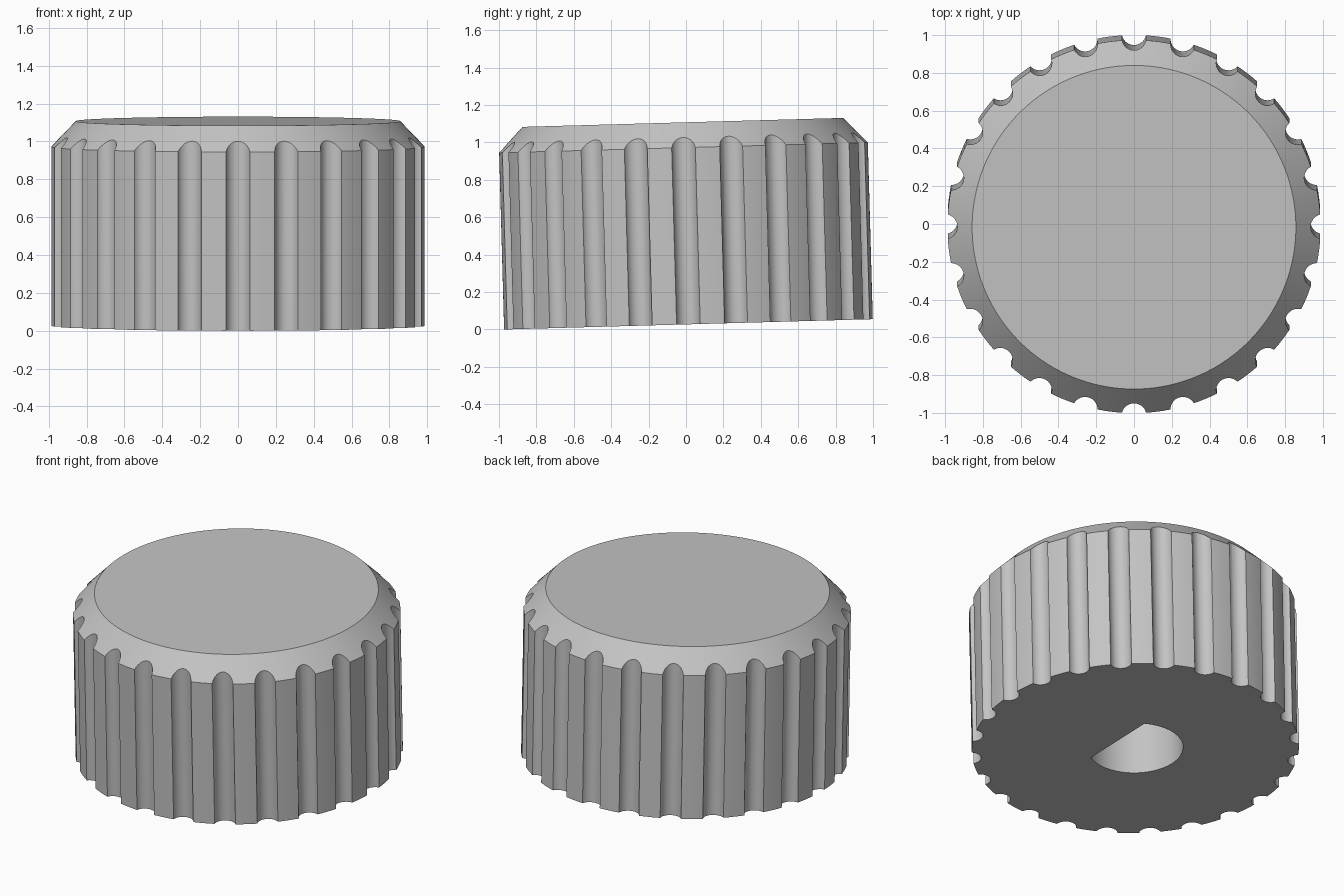
import bpy, bmesh, math
from mathutils import Matrix, Vector

old = bpy.data.objects.get("Cube")
if old:
    bpy.data.objects.remove(old)

RADIUS, EDGE_Z, TOP_Z, TOP_RADIUS = 0.988, 0.945, 1.08, 0.857
GROOVES, GROOVE_RADIUS, GROOVE_CENTRE = 24, 0.065, 1.0
BORE_RADIUS, BORE_FLAT_X, BORE_DEPTH = 0.288, 0.14, 0.65

grey = bpy.data.materials.new("light_grey")
grey.use_nodes = True
colour = (0.55, 0.55, 0.55, 1)
grey.diffuse_color = colour
grey.node_tree.nodes["Principled BSDF"].inputs["Base Color"].default_value = colour


def make_object(name, bm):
    bmesh.ops.recalc_face_normals(bm, faces=bm.faces)
    mesh = bpy.data.meshes.new(name)
    bm.to_mesh(mesh)
    bm.free()
    mesh.materials.append(grey)
    obj = bpy.data.objects.new(name, mesh)
    bpy.context.collection.objects.link(obj)
    return obj


def circle(radius, z, count):
    step = math.tau / count
    return [Vector((radius * math.cos(i * step), radius * math.sin(i * step), z))
            for i in range(count)]


def loft(bm, rings):
    """Join rings of points into a closed solid with flat ends."""
    rows = [[bm.verts.new(p) for p in ring] for ring in rings]
    n = len(rows[0])
    for low, high in zip(rows, rows[1:]):
        for i in range(n):
            j = (i + 1) % n
            bm.faces.new((low[i], low[j], high[j], high[i]))
    bm.faces.new(rows[0][::-1])
    bm.faces.new(rows[-1])


# Body with a sloped shoulder
bm = bmesh.new()
loft(bm, [circle(RADIUS, 0, 192), circle(RADIUS, EDGE_Z, 192),
          circle(TOP_RADIUS, TOP_Z, 192)])
knob = make_object("knob_body", bm)

# Ring of round grip grooves
bm = bmesh.new()
for i in range(GROOVES):
    turn = Matrix.Rotation(math.tau * i / GROOVES, 4, "Z")
    shift = turn @ Matrix.Translation((GROOVE_CENTRE, 0, 0))
    loft(bm, [[shift @ p for p in circle(GROOVE_RADIUS, z, 32)] for z in (-0.2, 1.3)])
grooves = make_object("groove_cutter", bm)

# D-shaped shaft bore, flat on the left
half = math.acos(BORE_FLAT_X / BORE_RADIUS)
angles = [half + (math.tau - 2 * half) * i / 48 for i in range(49)]
bm = bmesh.new()
loft(bm, [[Vector((BORE_RADIUS * math.cos(a), BORE_RADIUS * math.sin(a), z)) for a in angles]
          for z in (-0.2, BORE_DEPTH)])
bore = make_object("bore_cutter", bm)

# Cut the body, then drop the cutters
bpy.context.view_layer.objects.active = knob
for cutter in (grooves, bore):
    cutter.hide_render = True
    mod = knob.modifiers.new(cutter.name, "BOOLEAN")
    mod.operation = "DIFFERENCE"
    mod.solver = "EXACT"
    mod.object = cutter
    bpy.ops.object.modifier_apply(modifier=mod.name)
    bpy.data.objects.remove(cutter)

bpy.ops.object.select_all(action="DESELECT")
knob.select_set(True)
bpy.ops.object.shade_smooth_by_angle(angle=math.radians(25))

# The knob leans back slightly, resting on its front rim
knob.rotation_euler.x = math.radians(1.6)
knob.location = (0, 0.013, RADIUS * math.sin(math.radians(1.6)))
